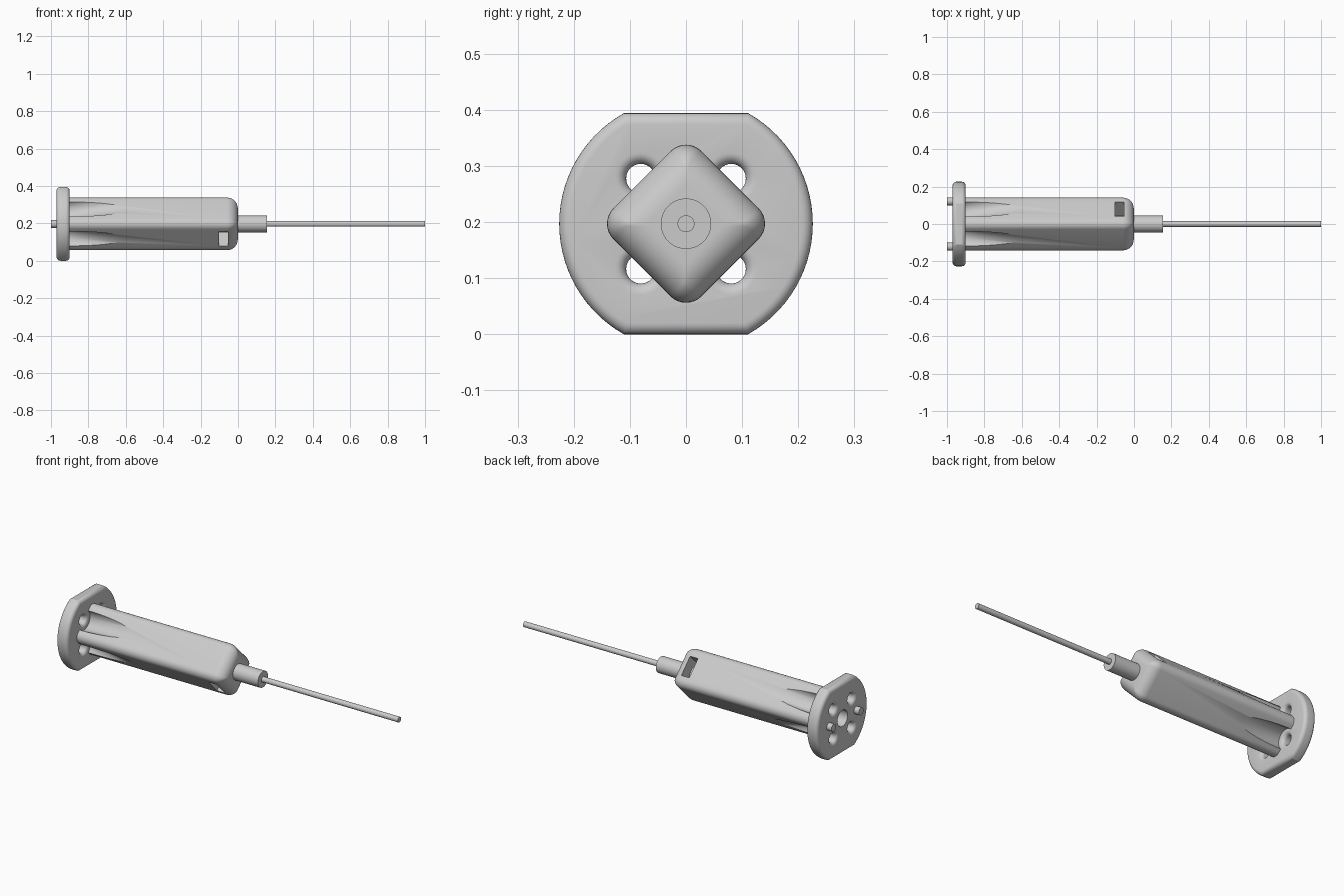
import bpy, bmesh
from math import sin, cos, pi, sqrt, radians, acos, asin

if "Cube" in bpy.data.objects:
    bpy.data.objects.remove(bpy.data.objects["Cube"])

ZC = 0.197  # height of the long axis


def loft(name, rings):
    """Skin a list of (x, [(y, z), ...]) sections along x and cap both ends."""
    bm = bmesh.new()
    loops = [[bm.verts.new((x, y, z + ZC)) for y, z in pts] for x, pts in rings]
    n = len(loops[0])
    for a, b in zip(loops, loops[1:]):
        for i in range(n):
            j = (i + 1) % n
            bm.faces.new((a[i], a[j], b[j], b[i]))
    bm.faces.new(loops[0])
    bm.faces.new(loops[-1])
    bmesh.ops.recalc_face_normals(bm, faces=bm.faces)
    me = bpy.data.meshes.new(name)
    bm.to_mesh(me)
    bm.free()
    ob = bpy.data.objects.new(name, me)
    bpy.context.collection.objects.link(ob)
    return ob


def circle(r, cy=0, cz=0, n=40):
    return [(cy + r * cos(2 * pi * i / n), cz + r * sin(2 * pi * i / n)) for i in range(n)]


def diamond(d, r, n=8):
    pts = []
    for k in range(4):
        a = k * pi / 2
        c = d - r * sqrt(2)
        for i in range(n + 1):
            t = a - pi / 4 + pi / 2 * i / n
            pts.append((c * cos(a) + r * cos(t), c * sin(a) + r * sin(t)))
    return pts


def clipped_disc(inset, n=28):
    r, h = 0.226 - inset, ZC - inset
    t = asin(h / r)
    arc = [-t + 2 * t * i / n for i in range(n + 1)]
    return [(r * cos(a + s), r * sin(a + s)) for s in (0, pi) for a in arc]


def cut(ob, cutters):
    bpy.context.view_layer.objects.active = ob
    for c in cutters:
        m = ob.modifiers.new("cut", 'BOOLEAN')
        m.operation, m.solver, m.object = 'DIFFERENCE', 'EXACT', c
        bpy.ops.object.modifier_apply(modifier=m.name)


def cylinder(name, x0, x1, r, cy=0):
    return loft(name, [(x0, circle(r, cy)), (x1, circle(r, cy))])


# Diamond-section body with rounded nose
D, R, F = 0.157, 0.039, 0.06
rings = [(-0.93, diamond(D, R))]
for i in range(11):
    t = pi / 2 * i / 10
    inset = F * (1 - cos(t))
    rings.append((-F + F * sin(t), diamond(D - sqrt(2) * inset, max(0.006, R - inset))))
body = loft("body", rings)

# Flange with two flats and rounded edges
E = 0.02
edge = [(E * (1 - cos(pi / 2 * i / 6)), E * (1 - sin(pi / 2 * i / 6))) for i in range(7)]
flange = loft("flange", [(-0.97 + dx, clipped_disc(ins)) for dx, ins in edge]
              + [(-0.90 - dx, clipped_disc(ins)) for dx, ins in reversed(edge)])

# Cutters: four tapering flutes, four flared holes, rear bore and nose slot
flutes, holes = [], []
flare = [(0.02 * sin(pi / 2 * i / 6), 0.026 + 0.02 * (1 - cos(pi / 2 * i / 6))) for i in range(7)]
prof = [(-0.99, 0.046)] + [(-0.95 - x, r) for x, r in reversed(flare)] \
    + [(-0.92 + x, r) for x, r in flare] + [(-0.88, 0.046)]
for k in range(4):
    a = pi / 4 + k * pi / 2
    ry, rz = cos(a), sin(a)
    sections = []
    for x in (-0.98, -0.90, -0.50):
        d = 0.111 + max(0, x + 0.90) * 0.055 / 0.30
        sections.append((x, circle(0.055, d * ry, d * rz, 48)))
    flutes.append(loft("flute_cutter", sections))
    holes.append(loft("hole_cutter", [(x, circle(r, 0.114 * ry, 0.114 * rz, 32)) for x, r in prof]))
bore = cylinder("bore_cutter", -1.0, -0.6, 0.045)
s = sqrt(0.5)
corners = [(0.3, 0.055), (-0.3, 0.055), (-0.3, -0.055), (0.3, -0.055)]
box = [((u - v) * s, (u + v) * s) for u, v in corners]
slot = loft("slot_cutter", [(-0.102, box), (-0.053, box)])

cut(body, flutes + [bore, slot])
cut(flange, holes + [bore])
for c in flutes + holes + [bore, slot]:
    bpy.data.objects.remove(c)

# Hub, thin shaft and two rear studs
cylinder("hub", -0.15, 0.155, 0.045)
cylinder("shaft", 0.10, 1.0, 0.015)
for side in (-1, 1):
    cylinder("rear_stud", -1.0, -0.95, 0.021, side * 0.121)

# Smooth shading with sharp edges kept
for ob in bpy.context.scene.objects:
    ob.select_set(True)
    bpy.context.view_layer.objects.active = ob
bpy.ops.object.shade_smooth_by_angle(angle=radians(30))
